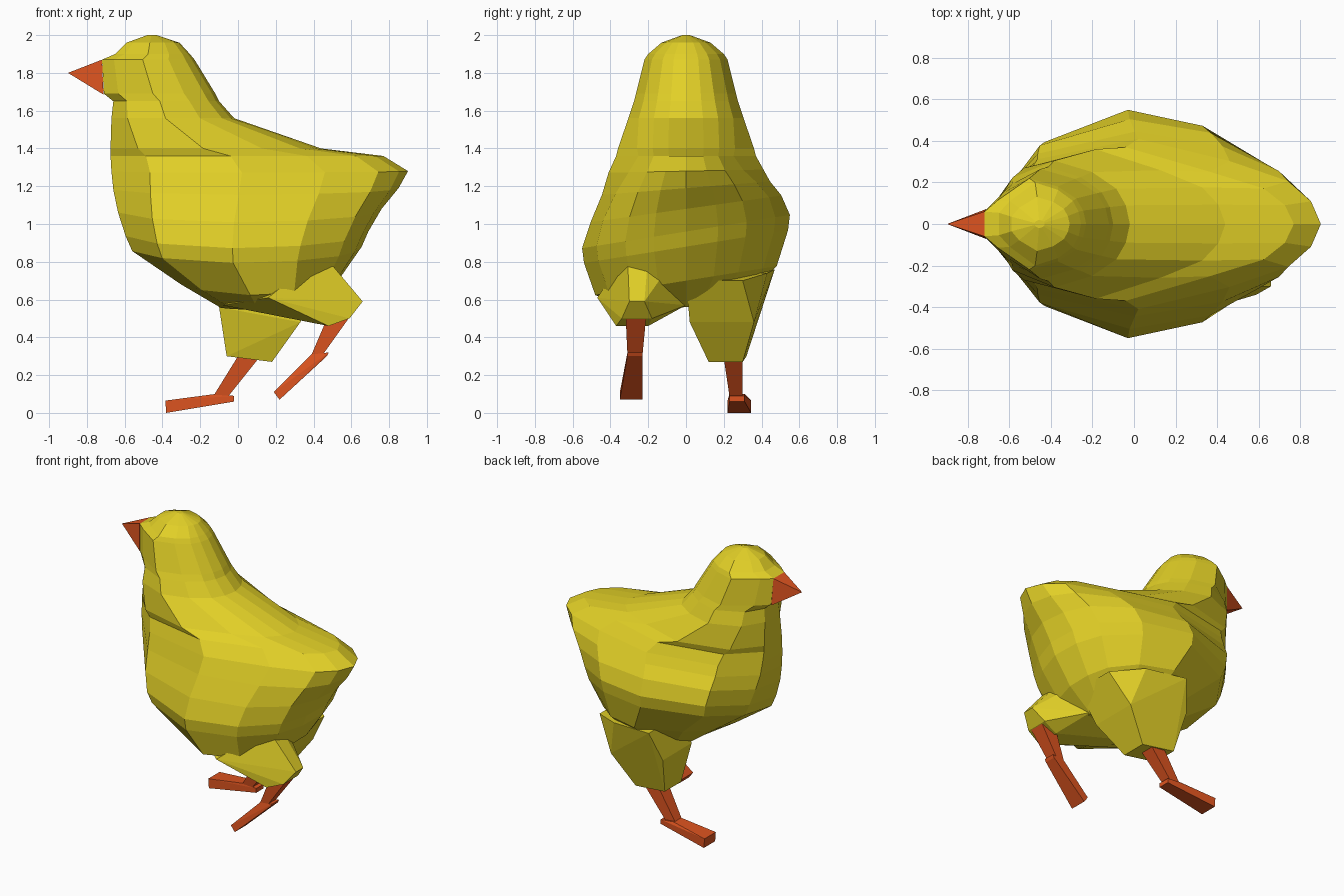
import bpy, bmesh


def material(name, rgb):
    m = bpy.data.materials.new(name)
    m.diffuse_color = (*rgb, 1)
    return m


YELLOW = material("yellow_down", (0.76, 0.63, 0.02))
ORANGE = material("orange_skin", (0.72, 0.088, 0.014))


def finish(name, bm, mat):
    bmesh.ops.recalc_face_normals(bm, faces=bm.faces)
    me = bpy.data.meshes.new(name)
    bm.to_mesh(me)
    bm.free()
    me.materials.append(mat)
    bpy.context.collection.objects.link(bpy.data.objects.new(name, me))


def hull(name, spans, mat):
    """Convex part from crosswise spans (x, z, y0, y1)."""
    bm = bmesh.new()
    for x, z, y0, y1 in spans:
        for y in {y0, y1}:
            bm.verts.new((x, y, z))
    res = bmesh.ops.convex_hull(bm, input=bm.verts)
    junk = {g for g in res["geom_interior"] + res["geom_unused"]
            if isinstance(g, bmesh.types.BMVert)}
    bmesh.ops.delete(bm, geom=list(junk), context='VERTS')
    bmesh.ops.dissolve_limit(bm, angle_limit=0.03, verts=bm.verts, edges=bm.edges)
    finish(name, bm, mat)


# Body, neck and head: stacked egg-shaped rings
# (z, front x, back x, half width, sideways roll, front fullness, rear fullness)
rings = [
    (0.56, -0.09, 0.36, 0.26, 0.06, 0.65, 0.85),
    (0.70, -0.30, 0.53, 0.48, 0.16, 0.65, 0.85),
    (0.88, -0.56, 0.655, 0.54, 0.16, 0.70, 0.86),
    (0.96, -0.595, 0.69, 0.55, 0.16, 0.72, 0.86),
    (1.08, -0.635, 0.76, 0.505, 0.14, 0.75, 0.87),
    (1.19, -0.66, 0.85, 0.445, 0.08, 0.76, 0.84),
    (1.28, -0.67, 0.90, 0.41, 0.02, 0.76, 0.74),
    (1.36, -0.675, 0.77, 0.37, 0, 0.75, 0.68),
    (1.40, -0.675, 0.44, 0.36, 0, 0.75, 0.72),
    (1.56, -0.67, -0.02, 0.305, 0, 0.73, 0.82),
    (1.65, -0.66, -0.10, 0.275, 0, 0.70, 0.82),
    (1.69, -0.71, -0.12, 0.265, 0, 0.56, 0.82),
    (1.87, -0.72, -0.23, 0.22, 0, 0.52, 0.82),
    (1.90, -0.65, -0.255, 0.20, 0, 0.55, 0.82),
    (1.96, -0.59, -0.31, 0.13, 0, 0.6, 0.82),
    (2.00, -0.48, -0.43, 0.02, 0, 0.6, 0.82),
]
bm = bmesh.new()
loops = []
for z, a, b, w, roll, front, rear in rings:
    half = [(0, 0.27), (0.13, front), (0.44, 1), (0.72, rear),
            (0.90, rear * 0.68), (0.97, rear * 0.36)]
    outline = half + [(1, 0)] + [(u, -v) for u, v in half[::-1]]
    loops.append([bm.verts.new((a + (b - a) * u, w * v, z + roll * w * v))
                  for u, v in outline])
n = len(loops[0])
for lo, hi in zip(loops, loops[1:]):
    for i in range(n):
        j = (i + 1) % n
        bm.faces.new((lo[i], lo[j], hi[j], hi[i]))
bm.faces.new(loops[0][::-1])
bm.faces.new(loops[-1])
finish("body", bm, YELLOW)

# Beak
hull("beak", [(-0.90, 1.80, 0, 0), (-0.72, 1.87, -0.06, 0.06),
              (-0.712, 1.685, -0.072, 0.072)], ORANGE)

# Thighs: the left one forward, the right one lifted behind
hull("left_thigh", [(-0.06, 0.30, 0.14, 0.32), (0.18, 0.27, 0.12, 0.30),
                    (-0.10, 0.56, 0.08, 0.40), (0.33, 0.48, 0.02, 0.36),
                    (0.46, 0.70, 0.0, 0.30), (-0.04, 0.76, 0.12, 0.47),
                    (0.26, 0.74, 0.1, 0.43)], YELLOW)
hull("right_thigh", [(0.16, 0.61, -0.47, -0.2), (0.45, 0.84, -0.31, -0.2),
                     (0.66, 0.59, -0.30, -0.22), (0.59, 0.50, -0.34, -0.18),
                     (0.48, 0.46, -0.37, -0.2), (-0.08, 0.57, -0.22, -0.1),
                     (0.36, 0.57, -0.1, 0.0), (0.45, 0.76, -0.1, -0.1)], YELLOW)

# Shins
hull("left_shin", [(0.00, 0.30, 0.20, 0.30), (0.11, 0.29, 0.20, 0.30),
                   (-0.13, 0.09, 0.23, 0.30), (-0.05, 0.09, 0.23, 0.30)], ORANGE)
hull("right_shin", [(0.48, 0.52, -0.32, -0.21), (0.60, 0.52, -0.32, -0.21),
                    (0.39, 0.31, -0.31, -0.23), (0.45, 0.31, -0.31, -0.23)], ORANGE)

# Feet, widening toward the toes
hull("left_foot", [(-0.02, 0.06, 0.23, 0.31), (-0.02, 0.09, 0.23, 0.31),
                   (-0.12, 0.10, 0.23, 0.31), (-0.385, 0.065, 0.22, 0.345),
                   (-0.38, 0.0, 0.22, 0.345)], ORANGE)
hull("right_foot", [(0.48, 0.32, -0.31, -0.23), (0.47, 0.30, -0.31, -0.23),
                    (0.39, 0.31, -0.31, -0.23), (0.19, 0.11, -0.35, -0.23),
                    (0.22, 0.07, -0.35, -0.23)], ORANGE)
